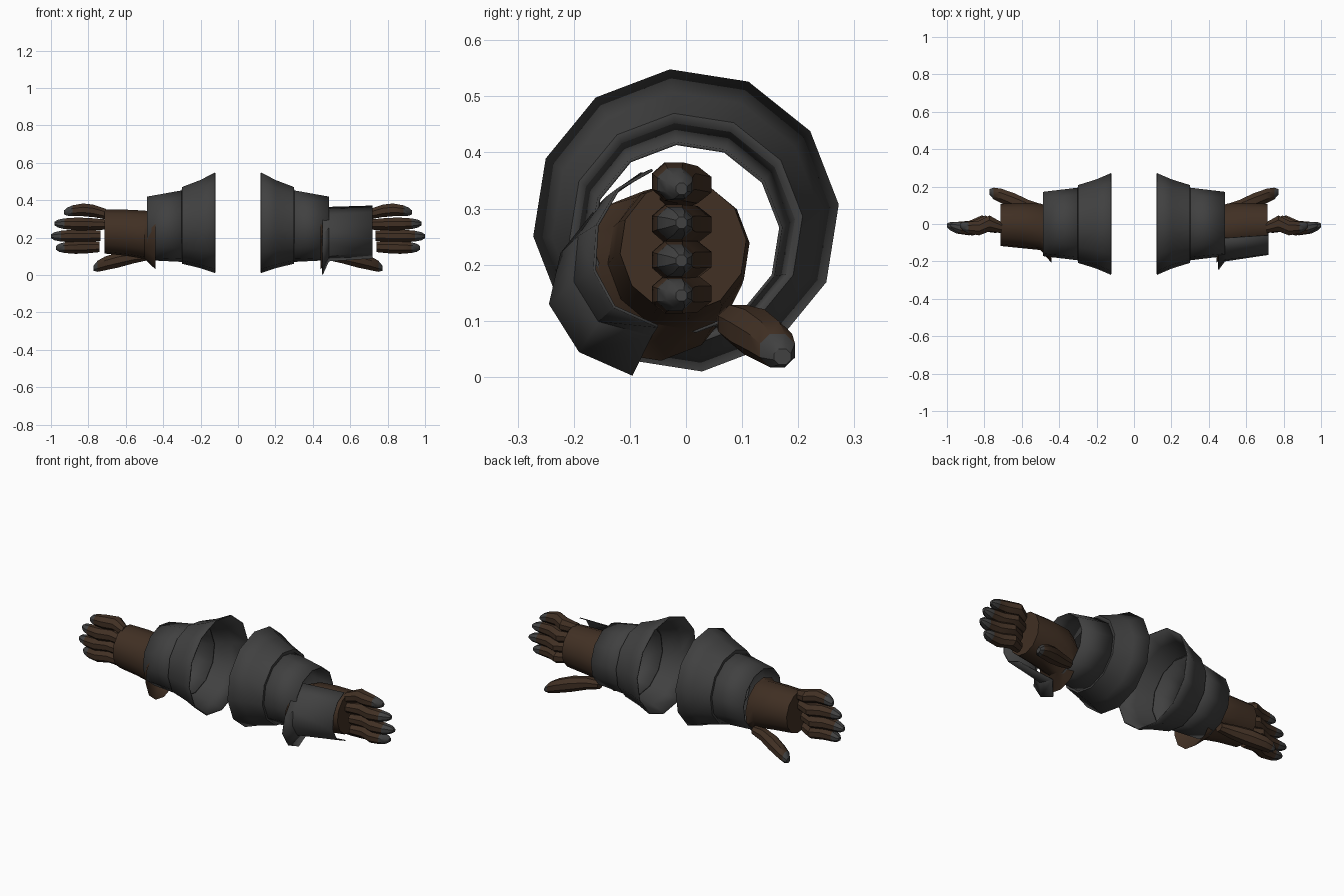
import bpy, bmesh, math
from mathutils import Vector

if "Cube" in bpy.data.objects:
    bpy.data.objects.remove(bpy.data.objects["Cube"])


def material(name, rgb):
    m = bpy.data.materials.new(name)
    m.diffuse_color = (*rgb, 1)
    m.use_nodes = True
    m.node_tree.nodes["Principled BSDF"].inputs["Base Color"].default_value = m.diffuse_color
    return m


GREY = material("dark grey metal", (0.052, 0.052, 0.052))
BROWN = material("dark brown leather", (0.052, 0.029, 0.017))


def loft(name, rings, mats, closed=True, cap_start=False, cap_end=False, tip_from=None, thick=0):
    """Skin a list of equal-length rings of points; faces from ring tip_from on use material 1."""
    bm = bmesh.new()
    vs = [[bm.verts.new(p) for p in r] for r in rings]
    n = len(rings[0])
    for i in range(len(vs) - 1):
        for j in range(n if closed else n - 1):
            k = (j + 1) % n
            f = bm.faces.new((vs[i][j], vs[i][k], vs[i + 1][k], vs[i + 1][j]))
            if tip_from is not None and i >= tip_from:
                f.material_index = 1
    if cap_start:
        bm.faces.new(vs[0][::-1])
    if cap_end:
        f = bm.faces.new(vs[-1])
        if tip_from is not None:
            f.material_index = 1
    if closed or rings[0][0][0] > 0:
        bmesh.ops.recalc_face_normals(bm, faces=bm.faces[:])
    me = bpy.data.meshes.new(name)
    bm.to_mesh(me)
    bm.free()
    for m in mats:
        me.materials.append(m)
    ob = bpy.data.objects.new(name, me)
    bpy.context.collection.objects.link(ob)
    if thick:
        s = ob.modifiers.new("thickness", 'SOLIDIFY')
        s.thickness = thick
        s.offset = 0
    bpy.ops.object.select_all(action='DESELECT')
    ob.select_set(True)
    bpy.context.view_layer.objects.active = ob
    bpy.ops.object.shade_smooth_by_angle(angle=math.radians(35))
    return ob


def ring(x, y, z, ry, rz, n=12, off=6):
    """Ring of n points across the x axis."""
    a = [math.radians(off + 360 * i / n) for i in range(n)]
    return [(x, y + ry * math.cos(t), z + rz * math.sin(t)) for t in a]


def mirrored(ob):
    m = ob.modifiers.new("other hand", 'MIRROR')
    m.use_axis[0] = True
    m.use_mirror_merge = False


# Flared outer cuff and the narrower cuff nested in it
mirrored(loft("outer_cuff", [
    ring(0.122, 0, 0.279, 0.271, 0.268), ring(0.20, 0, 0.272, 0.237, 0.234),
    ring(0.298, 0, 0.265, 0.207, 0.204), ring(0.298, 0, 0.262, 0.192, 0.189)], [GREY], thick=0.006))
mirrored(loft("inner_cuff", [
    ring(0.285, 0, 0.262, 0.194, 0.191), ring(0.485, 0, 0.249, 0.170, 0.168)], [GREY], thick=0.006))

# Hand body, spreading down and forward where it enters the cuff
mirrored(loft("hand", [
    ring(0.44, -0.06, 0.18, 0.15, 0.152), ring(0.50, -0.015, 0.215, 0.125, 0.13),
    ring(0.60, -0.008, 0.226, 0.122, 0.124), ring(0.715, -0.005, 0.232, 0.113, 0.118)],
    [BROWN], cap_end=True))

# Four fingers: base x, base z, tip x, tip z
FINGERS = [(0.705, 0.325, 0.93, 0.335), (0.715, 0.27, 0.98, 0.275),
           (0.735, 0.21, 1.0, 0.207), (0.74, 0.15, 0.973, 0.145)]
for i, (x0, z0, x1, z1) in enumerate(FINGERS):
    bulge = 0.018 if i == 0 else 0
    rings = []
    for t, y, ry, rz in [(0, -0.02, 0.03, 0.03), (0.3, 0.003, 0.046, 0.036),
                         (0.55, -0.022, 0.042, 0.037), (0.8, -0.02, 0.034, 0.031),
                         (0.93, -0.012, 0.025, 0.023), (1, -0.008, 0.011, 0.011)]:
        z = z0 + (z1 - z0) * t + bulge * math.sin(math.pi * t)
        rings.append(ring(x0 + (x1 - x0) * t, y, z, ry, rz, 8, 22.5))
    mirrored(loft(f"finger_{i + 1}", rings, [BROWN, GREY], cap_start=True, cap_end=True, tip_from=3))

# Thumb, angled back and down
THUMB = [(0.49, 0.08, 0.10, 0.026), (0.56, 0.092, 0.095, 0.038), (0.64, 0.122, 0.08, 0.046),
         (0.71, 0.150, 0.062, 0.042), (0.75, 0.163, 0.047, 0.034), (0.772, 0.172, 0.036, 0.016)]
mirrored(loft("thumb", [ring(x, y, z, r, r * 0.95, 8, 22.5) for x, y, z, r in THUMB],
              [BROWN, GREY], cap_start=True, cap_end=True, tip_from=3 + 1))

# Curved guard plate over the front of one hand only
SECTIONS = [
    (0.452, [(-0.08, 0.362), (-0.15, 0.31), (-0.222, 0.22), (-0.243, 0.13), (-0.19, 0.045), (-0.095, 0.003)]),
    (0.485, [(-0.075, 0.362), (-0.14, 0.32), (-0.19, 0.25), (-0.198, 0.17), (-0.155, 0.10), (-0.06, 0.075)]),
    (0.718, [(-0.06, 0.369), (-0.12, 0.335), (-0.158, 0.27), (-0.163, 0.19), (-0.128, 0.125), (-0.05, 0.09)])]
loft("guard_plate", [[(x, y, z) for y, z in pts] for x, pts in SECTIONS], [GREY], closed=False, thick=0.005)
